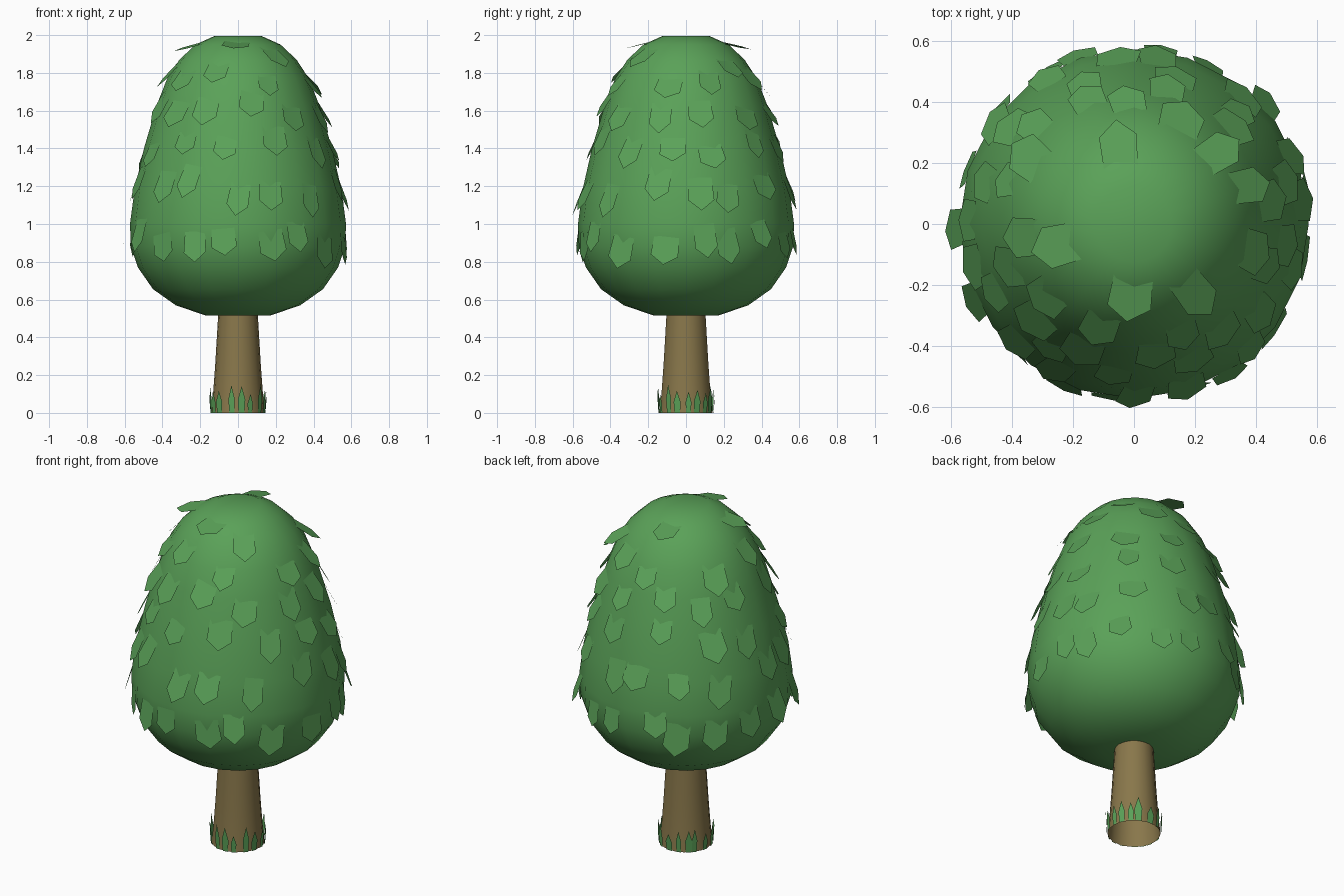
import bpy, math, random
from mathutils import Vector

if "Cube" in bpy.data.objects:
    bpy.data.objects.remove(bpy.data.objects["Cube"])

random.seed(4)
TAU = 2 * math.pi


def material(name, rgb):
    m = bpy.data.materials.new(name)
    m.diffuse_color = (*rgb, 1)
    m.use_nodes = True
    m.node_tree.nodes["Principled BSDF"].inputs["Base Color"].default_value = m.diffuse_color
    return m


GREEN = material("leaf green", (0.103, 0.36, 0.098))
BROWN = material("bark brown", (0.25, 0.185, 0.07))


def add_mesh(name, verts, faces, mat, smooth):
    me = bpy.data.meshes.new(name)
    me.from_pydata(verts, [], faces)
    me.materials.append(mat)
    for p in me.polygons:
        p.use_smooth = smooth
    ob = bpy.data.objects.new(name, me)
    bpy.context.collection.objects.link(ob)
    return ob


def lathe(name, profile, sides, mat, capped):
    verts, faces = [], []
    for r, z in profile:
        verts += [(r * math.cos(TAU * j / sides), r * math.sin(TAU * j / sides), z) for j in range(sides)]
    for i in range(len(profile) - 1):
        for j in range(sides):
            a, b = i * sides + j, i * sides + (j + 1) % sides
            faces.append((a, b, b + sides, a + sides))
    if capped:
        n = len(verts)
        verts += [(0, 0, profile[0][1]), (0, 0, profile[-1][1])]
        top = (len(profile) - 1) * sides
        for j in range(sides):
            k = (j + 1) % sides
            faces += [(n, k, j), (n + 1, top + j, top + k)]
    return add_mesh(name, verts, faces, mat, True)


# Canopy: egg-shaped crown
crown = [(0.17, 0.515), (0.33, 0.57), (0.45, 0.655), (0.53, 0.77), (0.567, 0.88), (0.572, 1.0),
         (0.548, 1.18), (0.498, 1.4), (0.43, 1.63), (0.375, 1.77), (0.31, 1.87), (0.225, 1.95),
         (0.125, 1.995)]
lathe("canopy", crown, 20, GREEN, True)

# Trunk: flared, open at the foot
lathe("trunk", [(0.142, 0), (0.132, 0.1), (0.121, 0.25), (0.112, 0.4), (0.105, 0.52), (0.10, 0.62)],
      18, BROWN, False)


def crown_at(z):
    """Radius and downward slope direction (r, z) of the crown at a height."""
    for (r0, z0), (r1, z1) in zip(crown, crown[1:]):
        if z0 <= z <= z1:
            d = Vector((r0 - r1, z0 - z1)).normalized()
            return r0 + (r1 - r0) * (z - z0) / (z1 - z0), d
    return crown[-1][0], Vector((1, -0.3)).normalized()


# Leaves: pointed plates, tips lifted off the crown
verts, faces = [], []


def leaf(angle, z, length, width):
    r, d = crown_at(z)
    radial = Vector((math.cos(angle), math.sin(angle), 0))
    side = Vector((-radial.y, radial.x, 0))
    up = Vector((0, 0, 1))
    down = radial * d.x + up * d.y
    normal = radial * -d.y + up * d.x
    roll = random.uniform(-0.2, 0.2)
    side, down = side * math.cos(roll) + down * math.sin(roll), down * math.cos(roll) - side * math.sin(roll)
    origin = radial * r + up * z - normal * 0.006
    lift = random.uniform(0.015, 0.035)
    n = len(verts)
    for u, t in ((-0.45, 0), (-0.5, 0.68), (0, 1), (0.5, 0.68), (0.45, 0)):
        verts.append(origin + side * (u * width) + down * (t * length) + normal * (lift * t))
    faces.append((n, n + 1, n + 2, n + 3, n + 4))


for z, count in ((0.99, 18), (1.27, 15), (1.47, 12), (1.66, 12), (1.82, 9), (1.93, 5)):
    start = random.uniform(0, TAU)
    for i in range(count):
        leaf(start + TAU * (i + random.uniform(-0.25, 0.25)) / count,
             z + random.uniform(-0.06, 0.05), random.uniform(0.13, 0.19), random.uniform(0.11, 0.15))
add_mesh("leaves", verts, faces, GREEN, False)

# Grass: blades ringed around the trunk foot
verts, faces = [], []
for i in range(17):
    a = TAU * (i + random.uniform(-0.25, 0.25)) / 17
    radial = Vector((math.cos(a), math.sin(a), 0))
    side = Vector((-radial.y, radial.x, 0))
    h, w = random.uniform(0.09, 0.155), random.uniform(0.03, 0.044)
    n = len(verts)
    for u, t in ((-0.4, 0), (0.4, 0), (0.5, 0.5), (0, 1), (-0.5, 0.5)):
        verts.append(radial * (0.145 + 0.008 * t) + side * (u * w) + Vector((0, 0, t * h)))
    faces.append((n, n + 1, n + 2, n + 3, n + 4))
add_mesh("grass_blades", verts, faces, GREEN, False)
